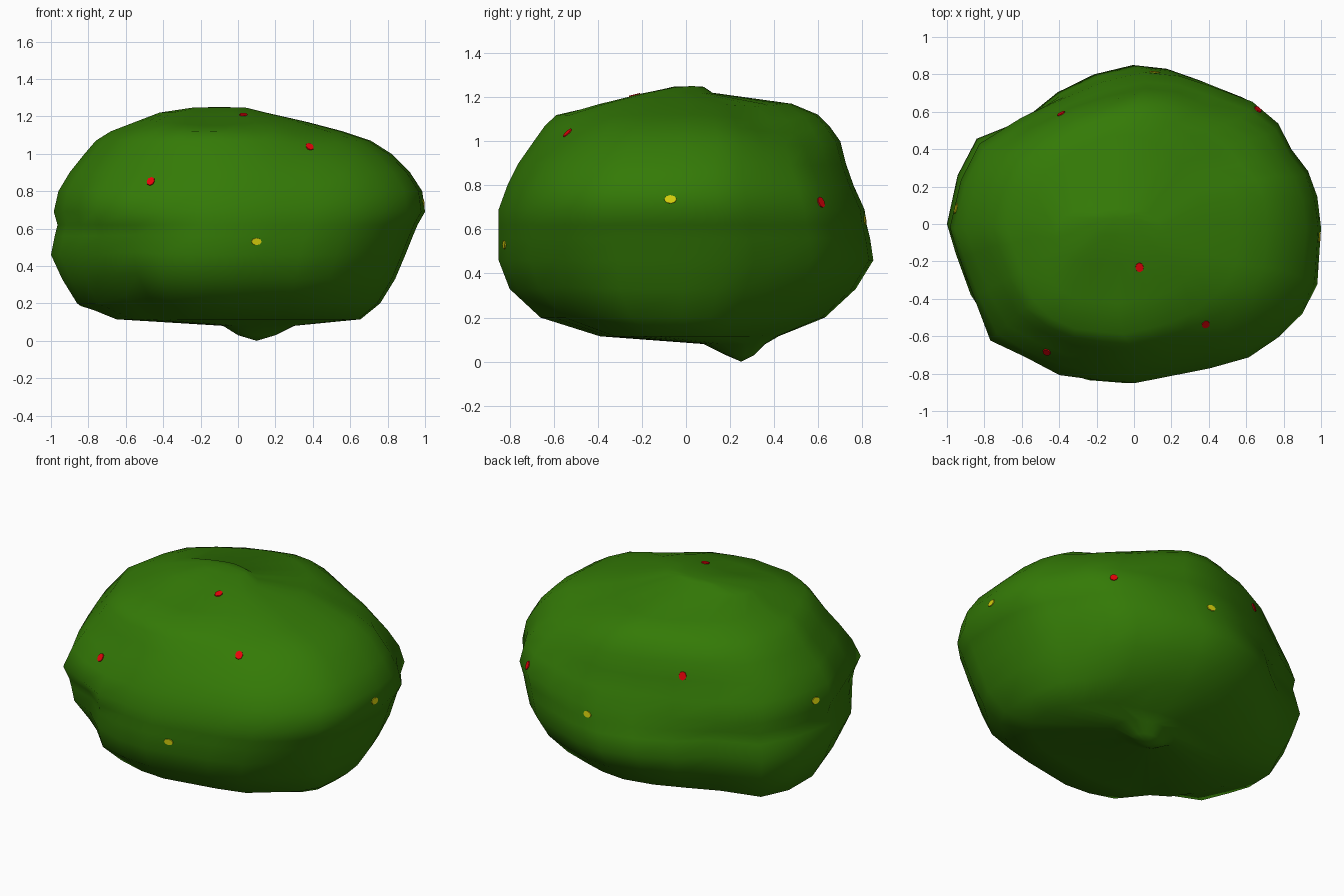
import bpy, bmesh, math
from mathutils import Vector
from mathutils.bvhtree import BVHTree

if "Cube" in bpy.data.objects:
    bpy.data.objects.remove(bpy.data.objects["Cube"])


def material(name, col):
    m = bpy.data.materials.new(name)
    m.diffuse_color = (*col, 1)
    m.use_nodes = True
    m.node_tree.nodes["Principled BSDF"].inputs["Base Color"].default_value = m.diffuse_color
    return m


green = material("leaf green", (0.034, 0.195, 0.002))
red = material("flower red", (0.87, 0.001, 0.003))
yellow = material("flower yellow", (0.70, 0.65, 0.004))

# Plan outline seen from above
plan = [(1, 0), (.98, .17), (.93, .31), (.84, .43), (.77, .57), (.63, .69), (.42, .77), (.24, .83),
        (.05, .85), (-.17, .80), (-.38, .71), (-.62, .60), (-.84, .46), (-.94, .26), (-1, 0),
        (-.95, -.16), (-.87, -.38), (-.76, -.60), (-.61, -.73), (-.41, -.81), (-.2, -.835),
        (0, -.85), (.2, -.81), (.4, -.77), (.61, -.71), (.77, -.60), (.90, -.47), (.98, -.31)]

# Height, then left, right, front and back limits
levels = [(.03, 0, .20, .18, .31), (.08, -.08, .30, .08, .36), (.115, -.65, .655, -.39, .42),
          (.20, -.86, .76, -.66, .63),
          (.33, -.94, .84, -.80, .77), (.46, -1.0, .895, -.85, .85), (.56, -.98, .935, -.85, .835),
          (.62, -.965, .96, -.85, .82), (.69, -.985, 1.0, -.85, .81), (.80, -.96, .985, -.81, .76),
          (.90, -.90, .92, -.76, .725), (1.0, -.82, .82, -.69, .70), (1.07, -.76, .71, -.64, .65),
          (1.12, -.68, .56, -.59, .60), (1.17, -.55, .37, -.44, .48), (1.22, -.42, .15, -.22, .12),
          (1.247, -.24, .04, -.06, .08)]

# Hollows (positive depth) and bulges (negative): centre, radius, depth
lumps = [((-.56, -.73, .53), .26, .07), ((-.66, -.63, .36), .40, .08), ((-.60, -.55, .15), .32, .07),
         ((-.78, -.60, .67), .22, -.035), ((-.62, .56, .48), .32, .07), ((-.82, .30, .20), .30, -.05),
         ((-.68, .62, .72), .22, -.03), ((.68, -.58, .30), .30, .03), ((-.15, -.36, 1.18), .30, .03),
         ((.42, -.52, 1.05), .30, .035), ((-.47, -.68, .90), .30, .04), ((.48, .48, 1.06), .42, .06),
         ((-.40, .60, 1.0), .28, -.03)]


def shaped(p):
    q = p.copy()
    out = (p - Vector((0, 0, .6))).normalized()
    for c, r, d in lumps:
        k = 1 - (p - Vector(c)).length / r
        if k > 0:
            q -= out * d * k * k * (3 - 2 * k)
    return q


# Bush body lofted through the levels
bm = bmesh.new()
rings = []
for z, x0, x1, y0, y1 in levels:
    rings.append([bm.verts.new(shaped(Vector(((x0 + x1) / 2 + (x1 - x0) / 2 * px,
                                              (y0 + y1) / 2 + (y1 - y0) / 2 * py / .85, z))))
                  for px, py in plan])
n = len(plan)
for a, b in zip(rings, rings[1:]):
    for i in range(n):
        j = (i + 1) % n
        bm.faces.new((a[i], a[j], b[j], b[i]))
bottom = bm.verts.new((.10, .25, 0))
top = bm.verts.new((-.10, .03, 1.25))
for i in range(n):
    j = (i + 1) % n
    bm.faces.new((rings[0][j], rings[0][i], bottom))
    bm.faces.new((rings[-1][i], rings[-1][j], top))
bmesh.ops.recalc_face_normals(bm, faces=bm.faces)
bm.normal_update()
tree = BVHTree.FromBMesh(bm)
me = bpy.data.meshes.new("bush")
bm.to_mesh(me)
bm.free()
me.materials.append(green)
for p in me.polygons:
    p.use_smooth = True
bpy.context.collection.objects.link(bpy.data.objects.new("bush", me))


# Small flowers sitting flat on the surface
def flower(name, place, mat, w, h):
    loc, nor, _, _ = tree.find_nearest(Vector(place))
    rot = nor.to_track_quat('Z', 'Y')
    fm = bmesh.new()
    rim = [(w * math.cos(a * math.tau / 8), h * math.sin(a * math.tau / 8)) for a in range(8)]
    lo = [fm.verts.new(loc + rot @ Vector((x, y, -.003))) for x, y in rim]
    hi = [fm.verts.new(loc + rot @ Vector((x * .95, y * .95, .005))) for x, y in rim]
    for i in range(8):
        j = (i + 1) % 8
        fm.faces.new((lo[i], lo[j], hi[j], hi[i]))
    fm.faces.new(hi)
    fm.faces.new(lo[::-1])
    mesh = bpy.data.meshes.new(name)
    fm.to_mesh(mesh)
    fm.free()
    mesh.materials.append(mat)
    bpy.context.collection.objects.link(bpy.data.objects.new(name, mesh))


for k, p in enumerate([(-.46, -.67, .84), (.38, -.53, 1.03), (.03, -.23, 1.2),
                       (-.41, .63, .94), (.69, .645, .74)]):
    flower(f"red_flower_{k + 1}", p, red, .023, .027)
for k, p in enumerate([(.10, -.83, .53), (.98, -.07, .735), (.11, .80, .64), (-.98, .09, .74)]):
    flower(f"yellow_flower_{k + 1}", p, yellow, .029, .02)
